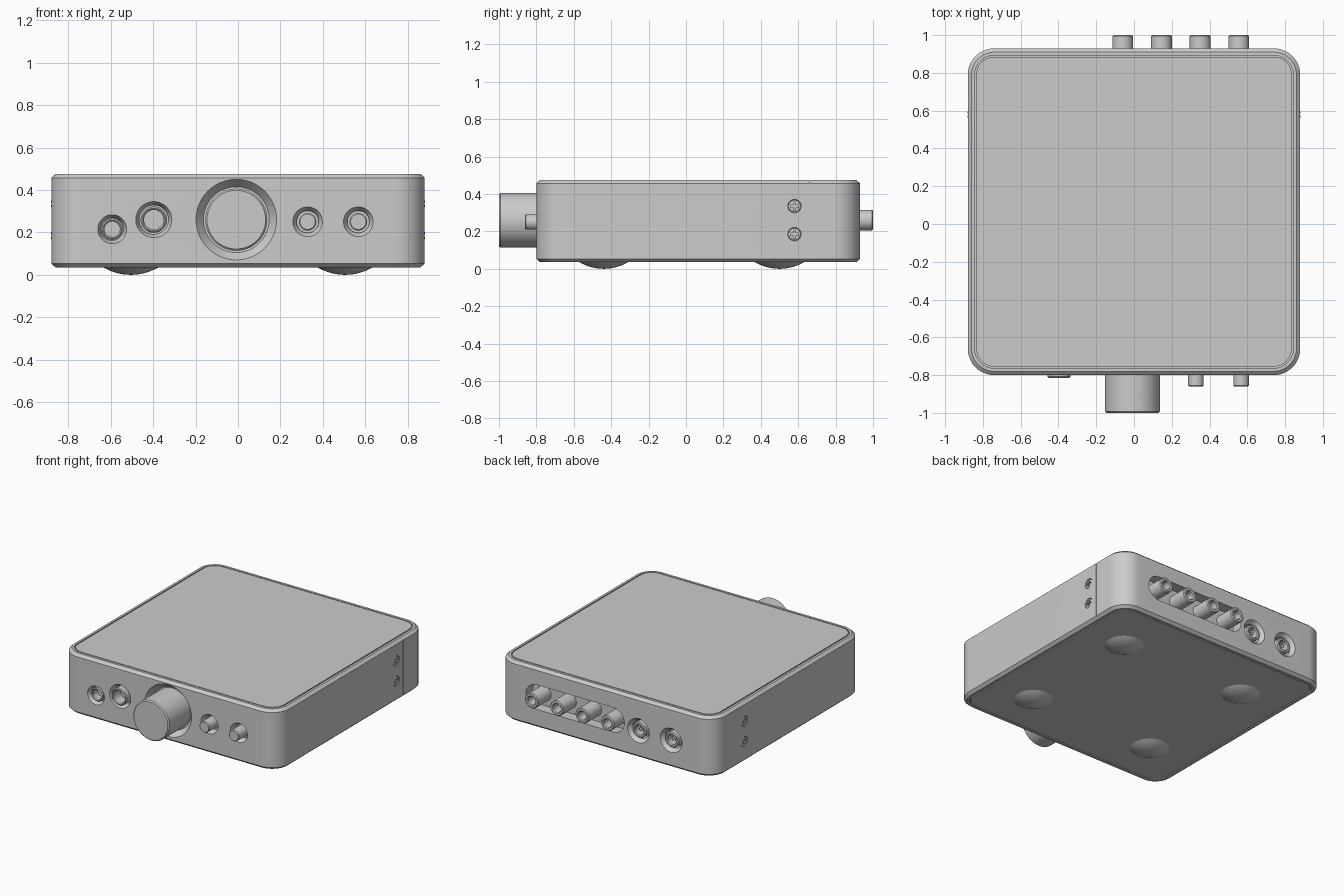
import bpy, bmesh, math
from mathutils import Matrix, Vector

if "Cube" in bpy.data.objects:
    bpy.data.objects.remove(bpy.data.objects["Cube"])

FRONT, BACK = -0.80, 0.93


def finish(bm, name):
    bmesh.ops.recalc_face_normals(bm, faces=bm.faces)
    me = bpy.data.meshes.new(name)
    bm.to_mesh(me)
    bm.free()
    ob = bpy.data.objects.new(name, me)
    bpy.context.collection.objects.link(ob)
    return ob


def lathe(name, profile, loc, direction, steps=48):
    """Spin (radius, height) points about an axis that leaves loc along direction."""
    bm = bmesh.new()
    vs = [bm.verts.new((r, 0, h)) for r, h in profile]
    es = [bm.edges.new(p) for p in zip(vs, vs[1:])]
    bmesh.ops.spin(bm, geom=vs + es, cent=(0, 0, 0), axis=(0, 0, 1),
                   angle=2 * math.pi, steps=steps, use_duplicate=False)
    bmesh.ops.remove_doubles(bm, verts=bm.verts, dist=1e-5)
    rot = Vector(direction).to_track_quat('Z', 'Y').to_matrix().to_4x4()
    bm.transform(Matrix.Translation(loc) @ rot)
    return finish(bm, name)


def box(name, loc, size):
    bm = bmesh.new()
    bmesh.ops.create_cube(bm, size=1)
    bm.transform(Matrix.Translation(loc) @ Matrix.Diagonal((*size, 1)))
    return finish(bm, name)


def outline(x0, x1, y0, y1, r, seg=12):
    """Rounded rectangle as a list of 2D points."""
    pts = []
    for i, (cx, cy) in enumerate([(x1 - r, y1 - r), (x0 + r, y1 - r),
                                  (x0 + r, y0 + r), (x1 - r, y0 + r)]):
        for k in range(seg + 1):
            a = math.pi / 2 * (i + k / seg)
            pts.append((cx + r * math.cos(a), cy + r * math.sin(a)))
    return pts


def loft(name, rings):
    bm = bmesh.new()
    loops = [[bm.verts.new(p) for p in ring] for ring in rings]
    for a, b in zip(loops, loops[1:]):
        for i in range(len(a)):
            j = (i + 1) % len(a)
            bm.faces.new((a[i], a[j], b[j], b[i]))
    bm.faces.new(loops[0][::-1])
    bm.faces.new(loops[-1])
    return finish(bm, name)


def cut(ob, cutter):
    mod = ob.modifiers.new("cut", 'BOOLEAN')
    mod.operation, mod.solver, mod.object = 'DIFFERENCE', 'EXACT', cutter
    bpy.context.view_layer.objects.active = ob
    bpy.ops.object.modifier_apply(modifier=mod.name)
    bpy.data.objects.remove(cutter)


# Case: rounded box with chamfered rims and a thin groove round top and bottom panels
half = [(0.045, 0.475), (0.045, 0.463), (0.037, 0.463), (0.037, 0.475), (0.02, 0.475), (0, 0.457)]
section = [(i, 0.51 - z) for i, z in half] + half[::-1]
case = loft("case", [[(x, y, z) for x, y in outline(-0.88 + i, 0.88 - i, FRONT + i, BACK - i, 0.14 - i)]
                     for i, z in section])


def pocket(loc, d, r_out, r_in, cone, depth):
    """Countersunk hole in the case."""
    cut(case, lathe("cutter", [(0, -depth), (r_in, -depth), (r_in, -cone),
                               (r_out, 0), (r_out, 0.05), (0, 0.05)], loc, d))


def socket(name, loc, d, r, bore, h, pin=0.0):
    """Sleeve with a round bore, and an optional centre pin."""
    c = 0.006
    inner = [(pin, -0.07), (pin, h - 0.02), (0, h - 0.02)] if pin else [(0, -0.07)]
    lathe(name, [(0, -0.085), (r, -0.085), (r, h - c), (r - c, h), (bore + c, h),
                 (bore, h - c), (bore, -0.07)] + inner, loc, d)


F, B = (0, -1, 0), (0, 1, 0)

# Volume knob in its dish, with a grub-screw hole
kx, kz, kr = -0.008, 0.26, 0.146
pocket((kx, FRONT, kz), F, 0.19, 0.155, 0.045, 0.05)
knob = lathe("volume_knob", [(0, -0.055), (kr, -0.055), (kr, 0.192), (kr - 0.008, 0.2), (0, 0.2)],
             (kx, FRONT, kz), F, 72)
a = math.radians(30)
up = Vector((math.sin(a), 0, math.cos(a)))
hole = Vector((kx, -0.87, kz)) + up * kr
cut(knob, lathe("cutter", [(0, -0.06), (0.026, -0.06), (0.026, 0.03), (0, 0.03)], hole, up, 32))
lathe("grub_screw", [(0, -0.065), (0.025, -0.065), (0.025, -0.02), (0.012, -0.02),
                     (0.012, -0.04), (0, -0.04)], hole, up, 24)

# Two front push buttons / switches
for i, x in enumerate((0.328, 0.567)):
    pocket((x, FRONT, 0.25), F, 0.07, 0.052, 0.03, 0.05)
    lathe(f"button_{i + 1}", [(0, -0.055), (0.041, -0.055), (0.041, 0.055), (0.036, 0.06), (0, 0.06)],
          (x, FRONT, 0.25), F)

# Front jacks
pocket((-0.397, FRONT, 0.26), F, 0.085, 0.068, 0.03, 0.08)
socket("large_jack", (-0.397, FRONT, 0.26), F, 0.062, 0.046, 0.014)
pocket((-0.593, FRONT, 0.215), F, 0.068, 0.052, 0.03, 0.08)
socket("small_jack", (-0.593, FRONT, 0.215), F, 0.050, 0.036, -0.012)

# Rear slot holding four coaxial sockets
slot = outline(-0.15, 0.65, 0.17, 0.35, 0.0899)
cut(case, loft("cutter", [[(x, y, z) for x, z in slot] for y in (BACK - 0.08, BACK + 0.05)]))
for i in range(4):
    socket(f"coax_socket_{i + 1}", (-0.06 + 0.205 * i, BACK, 0.26), B, 0.055, 0.03, 0.07)

# Rear round jacks
for i, x in enumerate((-0.265, -0.53)):
    pocket((x, BACK, 0.235), B, 0.088, 0.066, 0.03, 0.08)
    socket(f"rear_jack_{i + 1}", (x, BACK, 0.235), B, 0.056, 0.034, -0.008, 0.012)

# Side seams and cross-head screws
for s, side in ((-1, "left"), (1, "right")):
    cut(case, box("cutter", (s * 0.9, 0.66, 0.255), (0.048, 0.004, 0.6)))
    for z, level in ((0.185, "lower"), (0.335, "upper")):
        loc = (s * 0.88, 0.58, z)
        pocket(loc, (s, 0, 0), 0.036, 0.034, 0.01, 0.02)
        screw = lathe(f"{side}_{level}_screw", [(0, -0.022), (0.032, -0.022), (0.032, -0.003),
                                                (0.02, 0.0), (0, 0.001)], loc, (s, 0, 0), 32)
        for size in ((0.03, 0.044, 0.012), (0.03, 0.012, 0.044)):
            cut(screw, box("cutter", loc, size))

# Domed feet
w, h = 0.13, 0.035
R = (w * w + h * h) / (2 * h)
top = math.asin(w / R)
dome = [(R * math.sin(top * k / 8), R * math.cos(top * k / 8) - R + h) for k in range(8, -1, -1)]
for x in (-0.505, 0.505):
    for y, end in ((-0.44, "front"), (0.50, "rear")):
        lathe(f"{end}_{'left' if x < 0 else 'right'}_foot", [(0, -0.005), (w, -0.005)] + dome,
              (x, y, 0.035), (0, 0, -1))

# Smooth shading with crisp edges
bpy.ops.object.select_all(action='SELECT')
bpy.context.view_layer.objects.active = case
bpy.ops.object.shade_smooth_by_angle(angle=math.radians(30))
